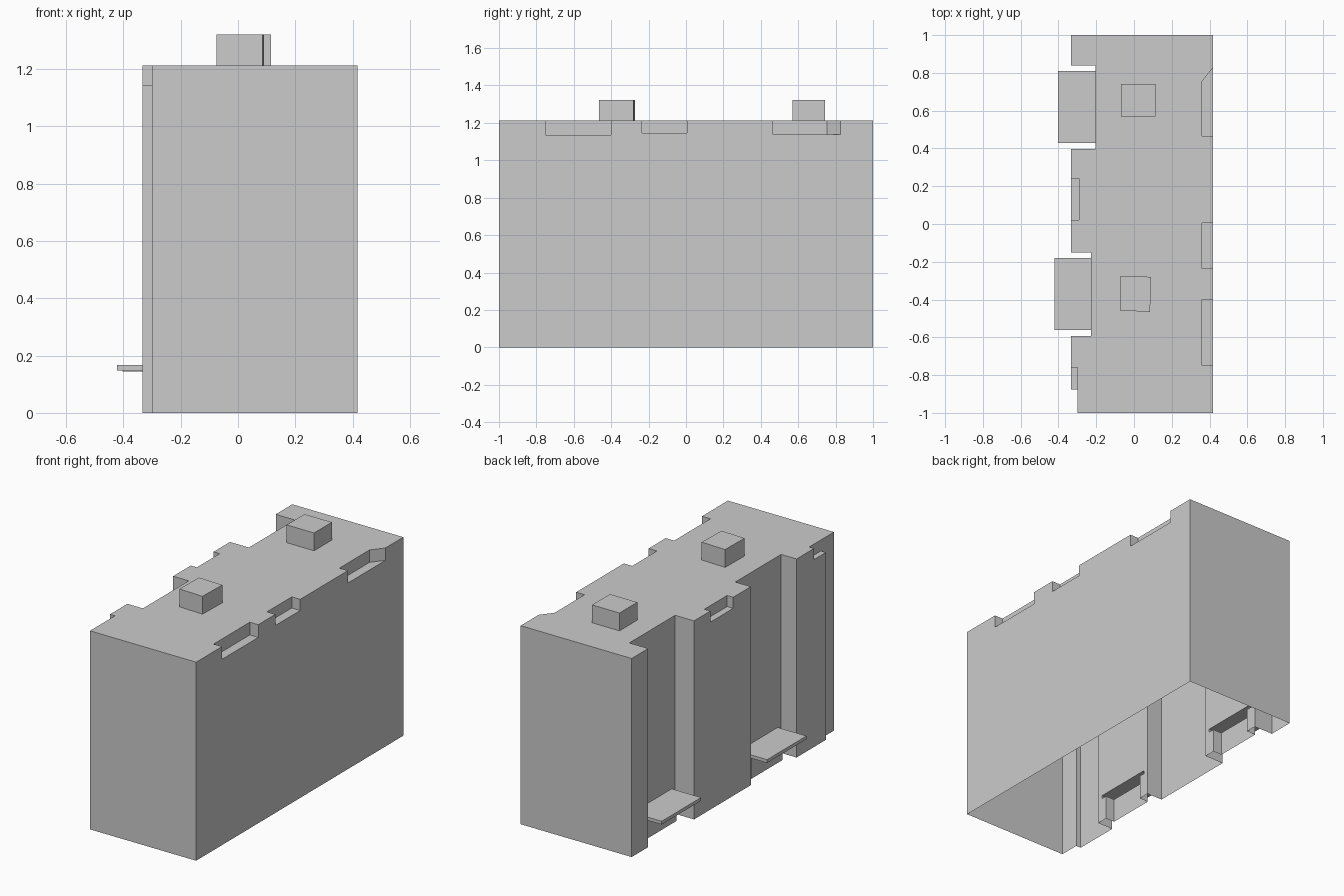
import bpy, bmesh

old = bpy.data.objects.get("Cube")
if old:
    bpy.data.objects.remove(old, do_unlink=True)

# Single plain grey material
grey = bpy.data.materials.new("light_grey")
grey.use_nodes = True
colour = (0.6, 0.6, 0.6, 1)
grey.diffuse_color = colour
grey.node_tree.nodes["Principled BSDF"].inputs["Base Color"].default_value = colour


def prism(name, outline, z0, z1):
    """Solid prism from an outline in plan."""
    bm = bmesh.new()
    base = bm.faces.new([bm.verts.new((x, y, z0)) for x, y in outline])
    res = bmesh.ops.extrude_face_region(bm, geom=[base])
    top = [v for v in res["geom"] if isinstance(v, bmesh.types.BMVert)]
    bmesh.ops.translate(bm, verts=top, vec=(0, 0, z1 - z0))
    bmesh.ops.recalc_face_normals(bm, faces=bm.faces)
    mesh = bpy.data.meshes.new(name)
    bm.to_mesh(mesh)
    bm.free()
    mesh.materials.append(grey)
    obj = bpy.data.objects.new(name, mesh)
    bpy.context.collection.objects.link(obj)
    return obj


def rect(x0, x1, y0, y1):
    return [(x0, y0), (x1, y0), (x1, y1), (x0, y1)]


def combine(target, tool, operation):
    """Apply a boolean to the target and discard the tool."""
    mod = target.modifiers.new(tool.name, "BOOLEAN")
    mod.operation, mod.solver, mod.object = operation, "EXACT", tool
    bpy.context.view_layer.objects.active = target
    bpy.ops.object.modifier_apply(modifier=mod.name)
    bpy.data.objects.remove(tool, do_unlink=True)


ROOF = 1.213
SIDE = -0.333

# Main block, with a shallow step at the front corner
body = prism("building_shell",
             [(-0.3, -1), (0.417, -1), (0.417, 1), (SIDE, 1), (SIDE, -0.875), (-0.3, -0.875)],
             -0.1, ROOF)

# Two tall bays, each with a canopy and a boxed doorway below it
bays = [(-0.228, -0.592, -0.15, -0.422, 0.168), (-0.205, 0.398, 0.84, -0.403, 0.165)]
for wall, y0, y1, edge, top in bays:
    combine(body, prism("bay", rect(-0.6, wall, y0, y1), -0.2, 1.5), "DIFFERENCE")
    combine(body, prism("doorway", rect(wall - 0.06, wall + 0.03, y0 + 0.07, y1 - 0.07),
                        -0.05, top - 0.01), "UNION")
    combine(body, prism("canopy", rect(edge, wall + 0.02, y0 + 0.032, y1 - 0.03),
                        top - 0.02, top), "UNION")

# Shallow notches along the roof edges
notches = [
    (rect(0.36, 0.5, -0.75, -0.4), 1.135),
    (rect(0.36, 0.5, -0.235, 0.005), 1.145),
    ([(0.36, 0.465), (0.5, 0.465), (0.5, 0.93), (0.36, 0.755)], 1.137),
    (rect(-0.5, -0.292, 0.02, 0.24), 1.145),
    (rect(-0.5, -0.3, -0.9, -0.76), 1.145),
]
for outline, floor in notches:
    combine(body, prism("notch", outline, floor, 1.5), "DIFFERENCE")

# Roof boxes
for outline in (rect(-0.07, 0.115, 0.57, 0.742),
                [(-0.075, -0.458), (0.085, -0.465), (0.09, -0.28), (-0.072, -0.274)]):
    combine(body, prism("roof_box", outline, ROOF - 0.03, 1.322), "UNION")

# Trim at ground level, leaving the underside open
bm = bmesh.new()
bm.from_mesh(body.data)
bmesh.ops.bisect_plane(bm, geom=bm.verts[:] + bm.edges[:] + bm.faces[:],
                       plane_co=(0, 0, 0), plane_no=(0, 0, 1), clear_inner=True)
bm.to_mesh(body.data)
bm.free()
